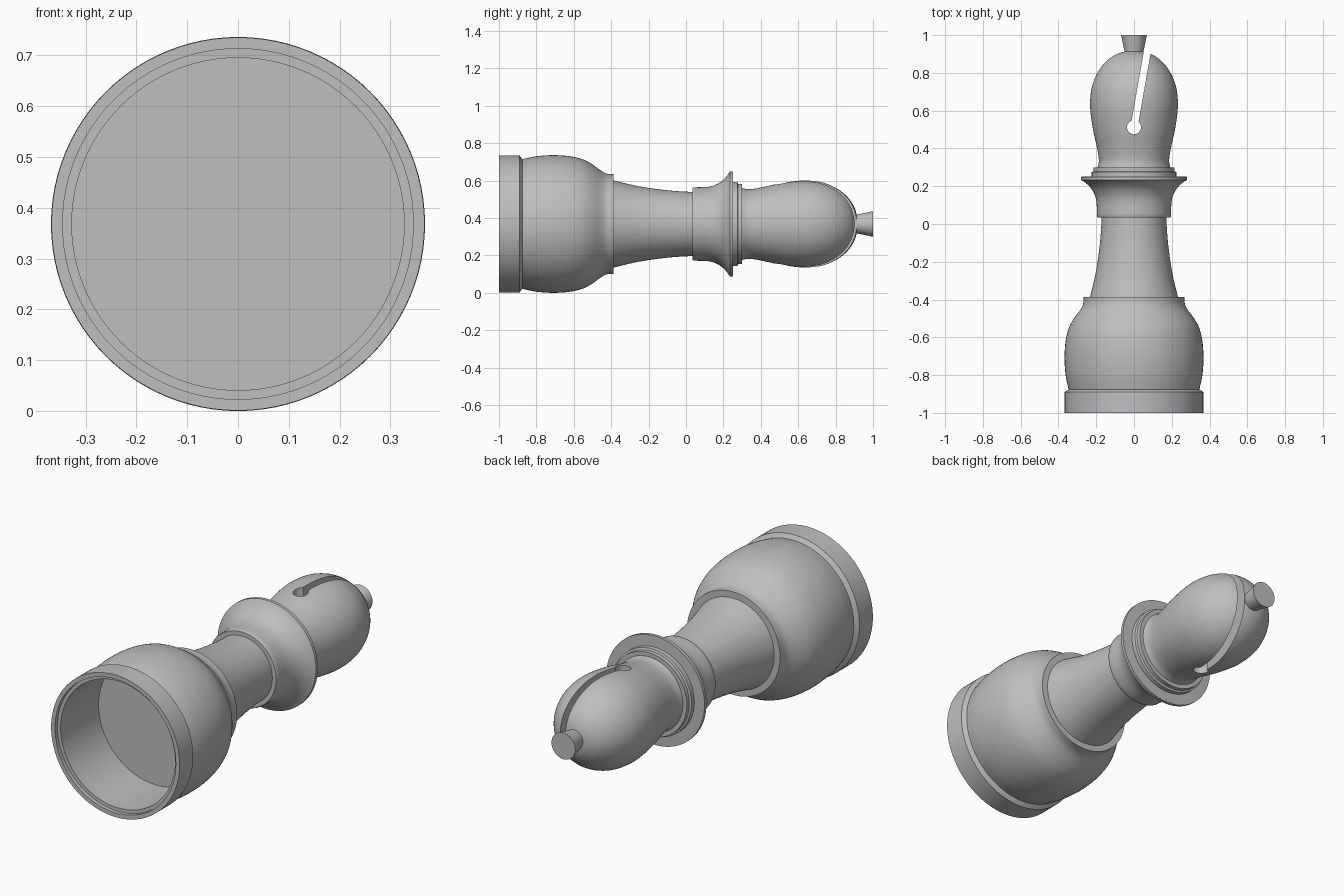
import bpy, bmesh, math
from mathutils import Matrix, Vector

if "Cube" in bpy.data.objects:
    bpy.data.objects.remove(bpy.data.objects["Cube"], do_unlink=True)

AXIS_Z = 0.368
SIDES = 96

grey = bpy.data.materials.new("plain grey")
grey.use_nodes = True
grey.diffuse_color = (0.52, 0.52, 0.52, 1)
grey.node_tree.nodes["Principled BSDF"].inputs["Base Color"].default_value = grey.diffuse_color


def curve(points, steps=5):
    """Smooth curve through (radius, y) points."""
    p = [Vector(q) for q in points]
    p = [2 * p[0] - p[1]] + p + [2 * p[-1] - p[-2]]
    out = []
    for a, b, c, d in zip(p, p[1:], p[2:], p[3:]):
        for i in range(steps):
            t = i / steps
            out.append(0.5 * (2 * b + (c - a) * t + (2 * a - 5 * b + 4 * c - d) * t ** 2
                              + (3 * b - a - 3 * c + d) * t ** 3))
    out.append(p[-2])
    return [tuple(v) for v in out]


def link(name, bm):
    bmesh.ops.recalc_face_normals(bm, faces=bm.faces)
    mesh = bpy.data.meshes.new(name)
    bm.to_mesh(mesh)
    bm.free()
    mesh.materials.append(grey)
    obj = bpy.data.objects.new(name, mesh)
    bpy.context.collection.objects.link(obj)
    return obj


def lathe(name, profile):
    """Closed solid turned about the lengthwise axis; both ends are capped."""
    bm = bmesh.new()
    rings = []
    for r, y in profile:
        angles = [math.tau * i / SIDES for i in range(SIDES)]
        rings.append([bm.verts.new((r * math.sin(a), y, AXIS_Z + r * math.cos(a))) for a in angles])
    for low, high in zip(rings, rings[1:]):
        for i in range(SIDES):
            j = (i + 1) % SIDES
            bm.faces.new((low[i], low[j], high[j], high[i]))
    bm.faces.new(rings[0])
    bm.faces.new(rings[-1])
    return link(name, bm)


def activate(obj):
    bpy.ops.object.select_all(action='DESELECT')
    obj.select_set(True)
    bpy.context.view_layer.objects.active = obj


def cut(obj, cutter):
    activate(obj)
    mod = obj.modifiers.new("cut", 'BOOLEAN')
    mod.operation = 'DIFFERENCE'
    mod.solver = 'EXACT'
    mod.object = cutter
    bpy.ops.object.modifier_apply(modifier=mod.name)
    bpy.data.objects.remove(cutter, do_unlink=True)


# Hollow base with a stepped rim
base = lathe("base",
             [(0.327, -0.67), (0.327, -0.98), (0.345, -0.98), (0.345, -1), (0.367, -1),
              (0.367, -0.89), (0.345, -0.875)]
             + curve([(0.347, -0.873), (0.362, -0.8), (0.368, -0.71), (0.362, -0.62), (0.345, -0.55),
                      (0.318, -0.5), (0.285, -0.455), (0.27, -0.425), (0.266, -0.387)]))

# Tapering neck
neck = lathe("neck", curve([(0.24, -0.41), (0.233, -0.387), (0.205, -0.27), (0.186, -0.15),
                            (0.175, -0.04), (0.171, 0.05)]))

# Flared collar with two stacked rings
collar = lathe("collar",
               [(0.193, 0.035)]
               + curve([(0.196, 0.04), (0.199, 0.12), (0.213, 0.165), (0.235, 0.198),
                        (0.262, 0.222), (0.281, 0.234)])
               + [(0.281, 0.25), (0.224, 0.252), (0.224, 0.275), (0.214, 0.279), (0.214, 0.3)])

# Rounded head
head = lathe("head", curve([(0.195, 0.29), (0.186, 0.335), (0.195, 0.4), (0.217, 0.5), (0.231, 0.6),
                            (0.231, 0.67), (0.219, 0.74), (0.188, 0.81), (0.142, 0.866),
                            (0.09, 0.9), (0.04, 0.915)]))

# Slanted slot ending in a round hole, cut right through the head
HOLE = Vector((0, 0.512, AXIS_Z))
bm = bmesh.new()
bmesh.ops.create_cone(bm, cap_ends=True, segments=48, radius1=0.037, radius2=0.037, depth=1,
                      matrix=Matrix.Translation(HOLE))
cut(head, link("hole_cutter", bm))
bm = bmesh.new()
bmesh.ops.create_cube(bm, size=1, matrix=Matrix.Translation(HOLE)
                      @ Matrix.Rotation(math.radians(-10), 4, 'Z')
                      @ Matrix.Translation((0, 0.25, 0))
                      @ Matrix.Diagonal((0.037, 0.5, 1, 1)))
cut(head, link("slot_cutter", bm))

# Flared finial on the tip
finial = lathe("finial", [(0.046, 0.89), (0.05, 0.912), (0.068, 1)])

for part in (base, neck, collar, head, finial):
    activate(part)
    bpy.ops.object.shade_smooth_by_angle(angle=math.radians(30))
